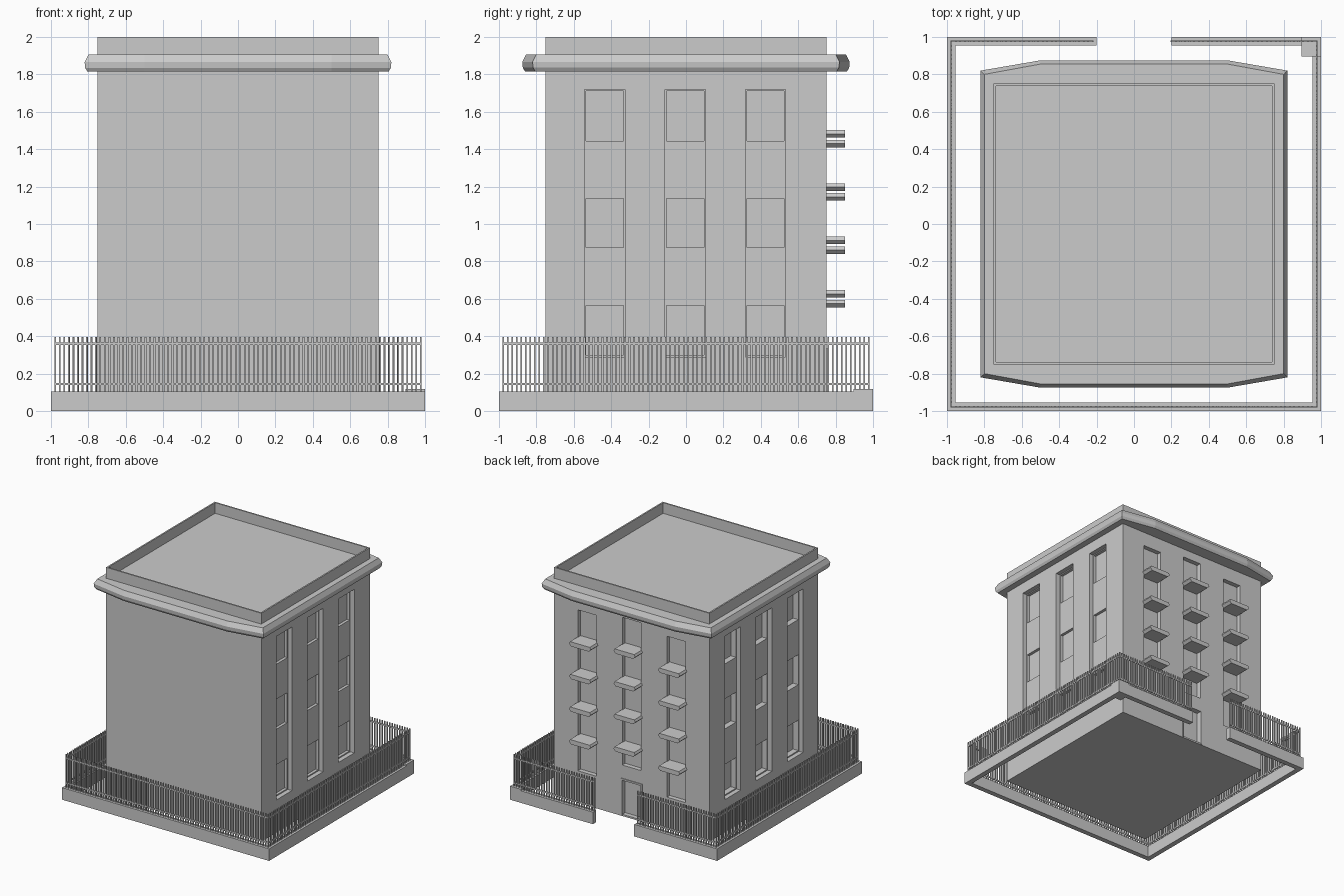
import bpy, bmesh
from mathutils import Matrix

if "Cube" in bpy.data.objects:
    bpy.data.objects.remove(bpy.data.objects["Cube"])


def make(name, bm):
    bmesh.ops.recalc_face_normals(bm, faces=bm.faces)
    me = bpy.data.meshes.new(name)
    bm.to_mesh(me)
    bm.free()
    ob = bpy.data.objects.new(name, me)
    bpy.context.collection.objects.link(ob)
    return ob


def box(bm, x0, x1, y0, y1, z0, z1):
    m = Matrix.Translation(((x0 + x1) / 2, (y0 + y1) / 2, (z0 + z1) / 2))
    m = m @ Matrix.Diagonal((abs(x1 - x0), abs(y1 - y0), abs(z1 - z0), 1))
    bmesh.ops.create_cube(bm, size=1, matrix=m)


def loft(bm, rings):
    rows = [[bm.verts.new(p) for p in r] for r in rings]
    n = len(rows[0])
    for a, b in zip(rows, rows[1:]):
        for i in range(n):
            bm.faces.new((a[i], a[(i + 1) % n], b[(i + 1) % n], b[i]))
    bm.faces.new(rows[0])
    bm.faces.new(rows[-1])


def cut(ob, bm):
    cutter = make("cutter", bm)
    cutter.hide_render = True
    mod = ob.modifiers.new("cut", 'BOOLEAN')
    mod.operation = 'DIFFERENCE'
    mod.solver = 'EXACT'
    mod.object = cutter
    bpy.context.view_layer.objects.active = ob
    bpy.ops.object.modifier_apply(modifier=mod.name)
    bpy.data.objects.remove(cutter)


# Main block
bm = bmesh.new()
box(bm, -.75, .75, -.75, .75, .005, 2)
body = make("building_body", bm)

# Roof well, side window strips, rear strips and doorway
bm = bmesh.new()
box(bm, -.737, .737, -.737, .737, 1.907, 2.1)
for s in (-1, 1):
    for y in (-.435, -.005, .425):
        box(bm, s * .71, s * .9, y - .108, y + .108, .29, 1.718)
for x, z0, z1 in ((-.43, .285, 1.69), (0, .45, 1.74), (.43, .285, 1.69)):
    box(bm, x - .09, x + .09, .71, .9, z0, z1)
box(bm, -.09, .09, .71, .9, .02, .32)
cut(body, bm)

# Deeper window openings inside the side strips
bm = bmesh.new()
for s, depth in ((-1, .05), (1, .025)):
    for y in (-.435, -.005, .425):
        for z0, z1 in ((.3, .565), (.875, 1.137), (1.443, 1.71)):
            box(bm, s * (.71 - depth), s * .95, y - .1, y + .1, z0, z1)
cut(body, bm)

# Door frame
bm = bmesh.new()
for s in (-1, 1):
    box(bm, s * .09, s * .105, .74, .757, .01, .335)
box(bm, -.09, .09, .74, .757, .32, .335)
make("door_frame", bm)

# Cornice with bowed front and back
bm = bmesh.new()
rings = []
for z, d in ((1.815, .015), (1.835, .003), (1.865, 0), (1.905, .02)):
    a, b = .82 - d, .875 - d
    rings.append([(-a, -a, z), (-.5, -b, z), (.5, -b, z), (a, -a, z),
                  (a, a, z), (.5, b, z), (-.5, b, z), (-a, a, z)])
loft(bm, rings)
make("cornice", bm)

# Rear balconies, the centre column slightly higher
bm = bmesh.new()
for x, dz in ((-.43, 0), (0, .052), (.43, 0)):
    for z in (.555, .84, 1.125, 1.41):
        prof = [(-.085, 0), (.085, 0), (.105, .02), (.095, .04), (-.095, .04), (-.105, .02)]
        loft(bm, [[(x + px, y, z + dz + pz) for px, pz in prof] for y in (.705, .85)])
make("balconies", bm)

# Low perimeter wall with gate gap at the back
bm = bmesh.new()
rim = [(-1, -1), (1, -1), (1, 1), (.2, 1), (.2, .955), (.955, .955),
       (.955, -.955), (-.955, -.955), (-.955, .955), (-.2, .955), (-.2, 1), (-1, 1)]
loft(bm, [[(x, y, z) for x, y in rim] for z in (0, .105)])
make("perimeter_wall", bm)
bm = bmesh.new()
box(bm, .895, 1, .895, 1, 0, .118)
make("corner_block", bm)

# Railing: two rails and thin bars along each run
bm = bmesh.new()
F, W = .977, .0045
runs = [((-F, -F), (F, -F)), ((-F, -F), (-F, F)), ((F, -F), (F, F)),
        ((-F, F), (-.22, F)), ((.2, F), (F, F))]
for (x0, y0), (x1, y1) in runs:
    for z in (.145, .36):
        box(bm, x0 - W, x1 + W, y0 - W, y1 + W, z - .006, z + .006)
    n = round(max(x1 - x0, y1 - y0) / .0241)
    for i in range(n + 1):
        x, y = x0 + (x1 - x0) * i / n, y0 + (y1 - y0) * i / n
        box(bm, x - W, x + W, y - W, y + W, .1, .395)
make("railing", bm)
